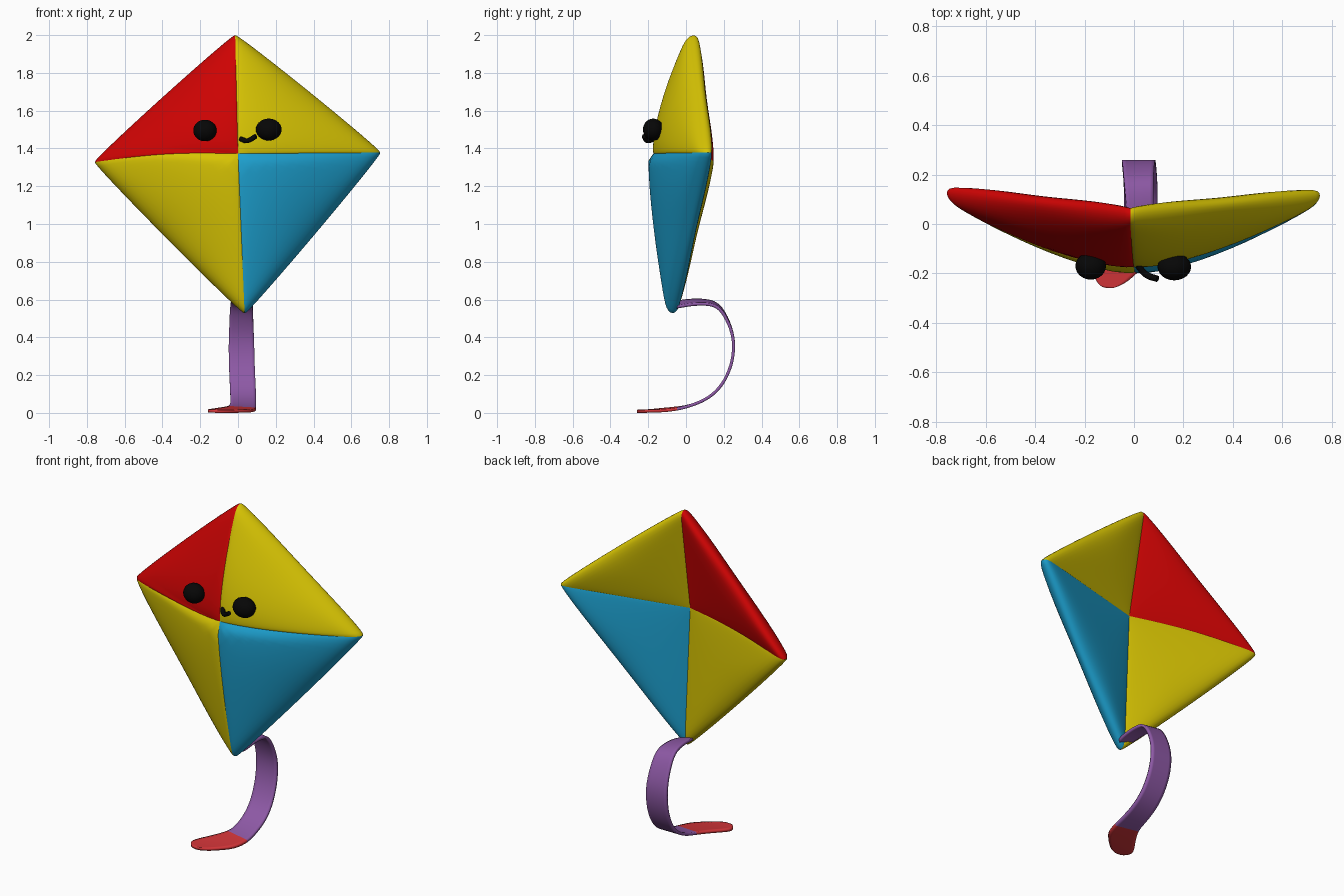
import bpy, bmesh
from math import sin, cos, pi
from mathutils import Vector

cube = bpy.data.objects.get("Cube")
if cube:
    bpy.data.objects.remove(cube, do_unlink=True)


def material(name, *rgb):
    mat = bpy.data.materials.new(name)
    mat.use_nodes = True
    color = (*rgb, 1)
    mat.diffuse_color = color
    bsdf = next(n for n in mat.node_tree.nodes if n.type == "BSDF_PRINCIPLED")
    bsdf.inputs["Base Color"].default_value = color
    return mat


red = material("red", .62, .001, .001)
yellow = material("yellow", .68, .55, .001)
blue = material("blue", .012, .35, .62)
purple = material("purple", .27, .1, .38)
tail_red = material("tail red", .64, .035, .04)
black = material("black", .002, .002, .002)


def add_object(name, bm, mats):
    bmesh.ops.recalc_face_normals(bm, faces=bm.faces)
    for face in bm.faces:
        face.smooth = True
    # seams between colours stay crisp
    for edge in bm.edges:
        if len({f.material_index for f in edge.link_faces}) > 1:
            edge.smooth = False
    mesh = bpy.data.meshes.new(name)
    bm.to_mesh(mesh)
    bm.free()
    for mat in mats:
        mesh.materials.append(mat)
    obj = bpy.data.objects.new(name, mesh)
    bpy.context.collection.objects.link(obj)
    return obj


# Padded kite body: four panels meeting at a front peak and a deep back hollow
def build_kite():
    front = Vector((0, -.173, 1.372))
    back = Vector((0, -.04, 1.372))
    top, left = Vector((-.015, .04, 1.998)), Vector((.752, .115, 1.378))
    bottom, right = Vector((.035, -.07, .528)), Vector((-.757, .125, 1.328))
    tips = [top, left, bottom, right]
    steps, rows = 20, 18
    bm = bmesh.new()
    columns = []
    for panel in range(4):
        a, b = tips[panel], tips[(panel + 1) % 4]
        outward = (b - a).cross(Vector((0, 1, 0))).normalized()
        if outward.dot(a - front) < 0:
            outward.negate()
        for i in range(steps):
            t = (1 - cos(pi * i / steps)) / 2
            swell = sin(pi * t) ** .6
            rim = a.lerp(b, t) + outward * .015 * swell ** .6
            pad = .032 + .028 * swell
            roundness = 36 - 28 * swell
            arch = (0, 0, t, 1 - t)[panel] * .02
            column = []
            for j in range(1, 2 * rows):
                s = sin(pi / 2 * (j if j <= rows else 2 * rows - j) / rows)
                on_front = j <= rows
                centre, side, power = (front, -1, 1.5) if on_front else (back, 1, 1)
                p = centre.lerp(rim, s)
                p.y = centre.y + (rim.y - centre.y) * s ** power
                p.y += side * pad * s * max(0, 1 - s ** roundness) ** .5
                if on_front:
                    # lower panels puff out past the upper ones
                    lower = min(1, max(0, (front.z - p.z) / .04))
                    p.y -= .012 * swell * sin(pi * s) + .024 * lower * (1 - s)
                p.z += arch * sin(pi * s)
                column.append(bm.verts.new(p))
            columns.append(column)
    peak, hollow = bm.verts.new(front), bm.verts.new(back)
    for i, col in enumerate(columns):
        nxt = columns[(i + 1) % len(columns)]
        faces = [bm.faces.new((peak, col[0], nxt[0])),
                 bm.faces.new((hollow, nxt[-1], col[-1]))]
        for j in range(len(col) - 1):
            faces.append(bm.faces.new((col[j], col[j + 1], nxt[j + 1], nxt[j])))
        for face in faces:
            face.material_index = (0, 1, 0, 2)[i // steps]
    add_object("kite_body", bm, [yellow, blue, red])


build_kite()


# Eyes
def eye(name, location, scale):
    bm = bmesh.new()
    bmesh.ops.create_uvsphere(bm, u_segments=24, v_segments=14, radius=1)
    bmesh.ops.scale(bm, vec=scale, verts=bm.verts)
    bmesh.ops.translate(bm, vec=location, verts=bm.verts)
    add_object(name, bm, [black])


eye("right_eye", (-.175, -.17, 1.495), (.062, .055, .057))
eye("left_eye", (.163, -.173, 1.5), (.068, .055, .058))

# Smiling mouth
curve = bpy.data.curves.new("mouth", "CURVE")
curve.dimensions = "3D"
curve.bevel_depth = .013
curve.bevel_resolution = 3
curve.use_fill_caps = True
curve.materials.append(black)
spline = curve.splines.new("BEZIER")
smile = [(.015, -.168, 1.45), (.05, -.205, 1.441), (.095, -.222, 1.465)]
spline.bezier_points.add(len(smile) - 1)
for point, co in zip(spline.bezier_points, smile):
    point.co = co
    point.handle_left_type = point.handle_right_type = "AUTO"
bpy.context.collection.objects.link(bpy.data.objects.new("mouth", curve))


# Ribbon tail: y, z, centre x along the curl, then the turned flat end
def build_tail():
    curl = [(-.06, .57, .025), (.02, .587, .025), (.135, .588, .02),
            (.19, .553, .018), (.24, .45, .018), (.257, .36, .018),
            (.243, .25, .02), (.193, .145, .025), (.125, .08, .028),
            (.04, .042, .028)]
    pairs = []
    for k, (y, z, x) in enumerate(curl):
        ease = min(k / 5, 1)
        half = .049 + .019 * ease
        tilt = .015 * (1 - ease)
        pairs.append(((x - half, y, z + tilt), (x + half, y, z - tilt)))
    purple_rows = len(pairs)
    pairs += [((-.045, -.02, .028), (.098, -.045, .018)),
              ((-.1, -.11, .02), (.075, -.14, .01)),
              ((-.155, -.185, .012), (.015, -.195, .009)),
              ((-.162, -.22, .01), (-.03, -.238, .008)),
              ((-.135, -.255, .009), (-.085, -.262, .008))]
    bm = bmesh.new()
    rows = [[bm.verts.new(Vector(l).lerp(Vector(r), f)) for f in (0, .5, 1)]
            for l, r in pairs]
    for k in range(len(rows) - 1):
        for c in range(2):
            face = bm.faces.new((rows[k][c], rows[k][c + 1],
                                 rows[k + 1][c + 1], rows[k + 1][c]))
            face.material_index = int(k >= purple_rows)
    tail = add_object("ribbon_tail", bm, [purple, tail_red])
    smooth = tail.modifiers.new("smooth", "SUBSURF")
    smooth.levels = smooth.render_levels = 2
    thick = tail.modifiers.new("thickness", "SOLIDIFY")
    thick.thickness = .016
    thick.offset = 0


build_tail()
